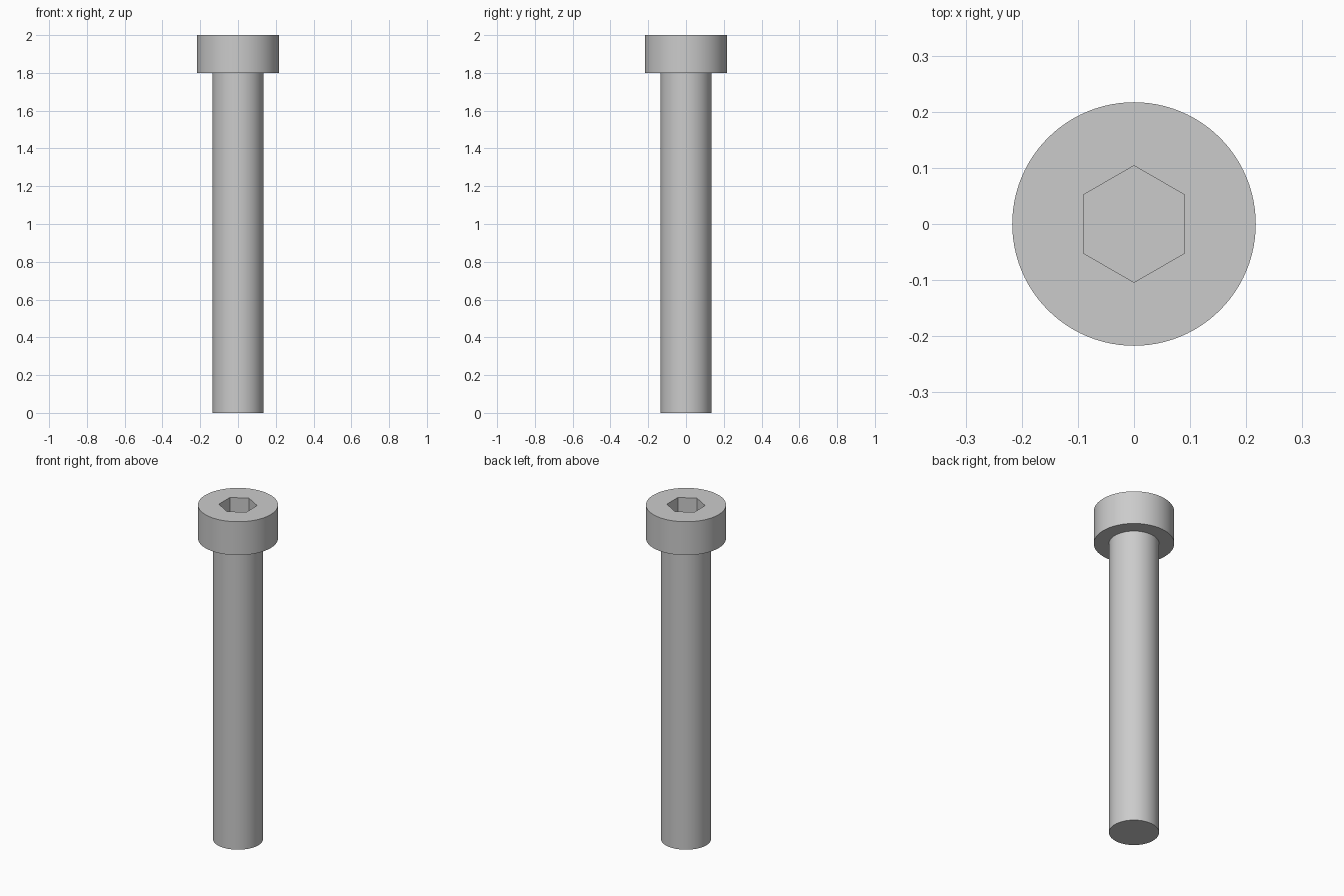
import bpy
import bmesh
from math import cos, sin, tau, radians

cube = bpy.data.objects.get("Cube")
if cube:
    bpy.data.objects.remove(cube)

SIDES = 96
HEAD_R, SHAFT_R, HEX_R = 0.217, 0.135, 0.104
HEAD_Z, TOP_Z, SOCKET_Z = 1.8, 2.0, 1.88

steel = bpy.data.materials.new("steel grey")
steel.use_nodes = True
colour = (0.6, 0.6, 0.6, 1)
steel.diffuse_color = colour
steel.node_tree.nodes["Principled BSDF"].inputs["Base Color"].default_value = colour


def ring(bm, radius, z, sides, turn=0.0):
    """Closed loop of edges; returns its vertices."""
    verts = [bm.verts.new((radius * cos(tau * i / sides + turn),
                           radius * sin(tau * i / sides + turn), z))
             for i in range(sides)]
    for i in range(sides):
        bm.edges.new((verts[i], verts[(i + 1) % sides]))
    return verts


def wall(bm, lower, upper):
    """Quads between two rings with the same number of sides."""
    n = len(lower)
    for i in range(n):
        j = (i + 1) % n
        bm.faces.new((lower[i], lower[j], upper[j], upper[i]))


def loop_edges(verts):
    members = set(verts)
    return [e for e in {e for v in verts for e in v.link_edges}
            if all(v in members for v in e.verts)]


bm = bmesh.new()

# Shank with flat end, collar under the head, and head side
shank_end = ring(bm, SHAFT_R, 0, SIDES)
shank_top = ring(bm, SHAFT_R, HEAD_Z, SIDES)
head_bottom = ring(bm, HEAD_R, HEAD_Z, SIDES)
head_top = ring(bm, HEAD_R, TOP_Z, SIDES)
bm.faces.new(shank_end)
for lower, upper in ((shank_end, shank_top), (shank_top, head_bottom),
                     (head_bottom, head_top)):
    wall(bm, lower, upper)

# Hexagonal socket with flat floor
socket_rim = ring(bm, HEX_R, TOP_Z, 6, tau / 4)
socket_floor = ring(bm, HEX_R, SOCKET_Z, 6, tau / 4)
wall(bm, socket_floor, socket_rim)
bm.faces.new(socket_floor)

# Flat top of the head around the socket
bmesh.ops.triangle_fill(bm, use_beauty=True, normal=(0, 0, 1),
                        edges=loop_edges(head_top) + loop_edges(socket_rim))
bmesh.ops.recalc_face_normals(bm, faces=bm.faces)

mesh = bpy.data.meshes.new("socket_bolt")
bm.to_mesh(mesh)
bm.free()
mesh.materials.append(steel)
bolt = bpy.data.objects.new("socket_bolt", mesh)
bpy.context.collection.objects.link(bolt)

# Smooth cylinders, crisp rims
bpy.ops.object.select_all(action="DESELECT")
bolt.select_set(True)
bpy.context.view_layer.objects.active = bolt
bpy.ops.object.shade_smooth_by_angle(angle=radians(30))
